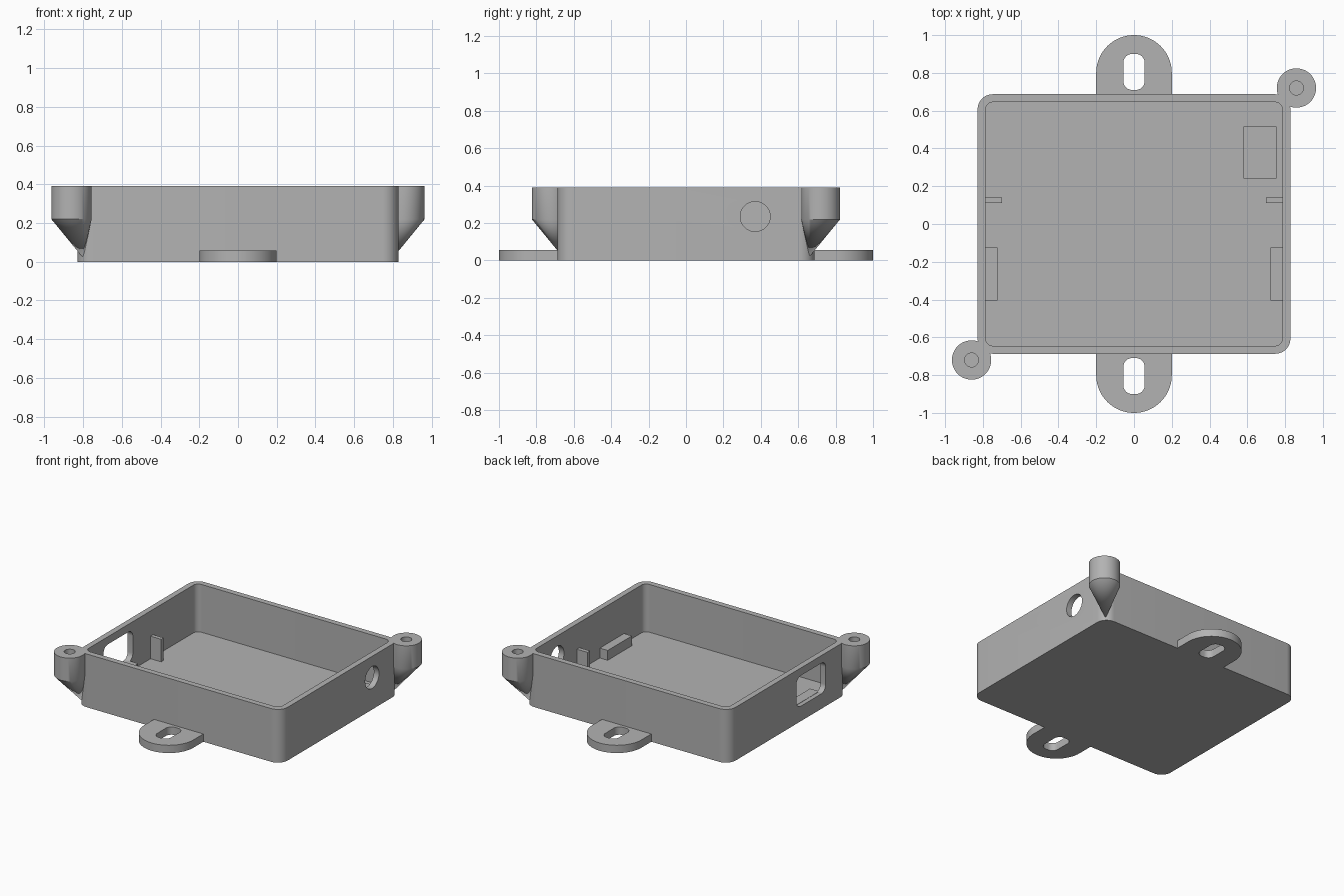
import bpy, bmesh
from math import cos, sin, pi, radians
from mathutils import Matrix, Vector

if "Cube" in bpy.data.objects:
    bpy.data.objects.remove(bpy.data.objects["Cube"])

HX, HY, HEIGHT, FLOOR, WALL = 0.828, 0.687, 0.39, 0.04, 0.042
IX, IY = HX - WALL, HY - WALL
SIDEWAYS = Matrix(((0, 0, 1, 0), (1, 0, 0, 0), (0, 1, 0, 0), (0, 0, 0, 1)))  # prism axis to x

grey = bpy.data.materials.new("grey_plastic")
grey.use_nodes = True
colour = (0.45, 0.45, 0.45, 1)
grey.diffuse_color = colour
shader = next(n for n in grey.node_tree.nodes if n.type == 'BSDF_PRINCIPLED')
shader.inputs["Base Color"].default_value = colour


def arc(cx, cy, r, start, end, n):
    angles = [radians(start + (end - start) * i / n) for i in range(n + 1)]
    return [(cx + r * cos(a), cy + r * sin(a)) for a in angles]


def circle(cx, cy, r, n=48):
    return arc(cx, cy, r, 0, 360, n)[:-1]


def rounded_rect(cx, cy, hx, hy, r, n=10):
    corners = [(1, 1), (-1, 1), (-1, -1), (1, -1)]
    pts = []
    for i, (sx, sy) in enumerate(corners):
        pts += arc(cx + sx * (hx - r), cy + sy * (hy - r), r, 90 * i, 90 * i + 90, n)
    return pts


def finish(name, bm):
    bmesh.ops.recalc_face_normals(bm, faces=bm.faces)
    mesh = bpy.data.meshes.new(name)
    bm.to_mesh(mesh)
    bm.free()
    mesh.materials.append(grey)
    obj = bpy.data.objects.new(name, mesh)
    bpy.context.collection.objects.link(obj)
    return obj


def prism(name, profile, z0, z1, matrix=None):
    bm = bmesh.new()
    face = bm.faces.new([bm.verts.new((x, y, z0)) for x, y in profile])
    top = bmesh.ops.extrude_face_region(bm, geom=[face])["geom"]
    bmesh.ops.translate(bm, vec=(0, 0, z1 - z0),
                        verts=[g for g in top if isinstance(g, bmesh.types.BMVert)])
    if bm.faces and face.is_valid and len(bm.faces) == len(profile) + 1:
        bm.faces.new(list(face.verts))
    if matrix:
        bmesh.ops.transform(bm, matrix=matrix, verts=bm.verts)
    return finish(name, bm)


def block(name, x0, x1, y0, y1, z0, z1):
    return prism(name, [(x0, y0), (x1, y0), (x1, y1), (x0, y1)], z0, z1)


def activate(obj):
    bpy.ops.object.select_all(action='DESELECT')
    obj.select_set(True)
    bpy.context.view_layer.objects.active = obj


def cut(obj, *cutters):
    activate(obj)
    for cutter in cutters:
        cutter.hide_render = True
        mod = obj.modifiers.new("cut", 'BOOLEAN')
        mod.operation, mod.solver, mod.object = 'DIFFERENCE', 'EXACT', cutter
        bpy.ops.object.modifier_apply(modifier=mod.name)
        bpy.data.objects.remove(cutter)


def smooth(obj):
    activate(obj)
    bpy.ops.object.shade_smooth_by_angle(angle=radians(30))


# Open tray with a round cable hole on one side and a wide port on the other
tray = prism("tray", rounded_rect(0, 0, HX, HY, 0.08), 0, HEIGHT)
cut(tray,
    prism("cavity", rounded_rect(0, 0, IX, IY, 0.04), FLOOR, HEIGHT + 0.2),
    prism("cable_hole", circle(0.37, 0.235, 0.08), 0.7, 0.95, SIDEWAYS),
    prism("port", rounded_rect(-0.265, 0.222, 0.17, 0.112, 0.05), -0.95, -0.7, SIDEWAYS))
smooth(tray)

# Front and back mounting tabs with slots
for side, s in (("front", -1), ("back", 1)):
    inner = HY - 0.02
    outline = [(0.2, inner)] + arc(0, 0.8, 0.2, 0, 180, 40) + [(-0.2, inner)]
    tab = prism(side + "_tab", [(x * s, y * s) for x, y in outline], 0, 0.057)
    cut(tab, prism("slot", rounded_rect(0, s * 0.805, 0.056, 0.095, 0.045), -0.1, 0.2))
    smooth(tab)

# Screw bosses at opposite corners, tapering into the tray corner
for name, s in (("front_right_boss", -1), ("back_left_boss", 1)):
    bm = bmesh.new()
    ring = circle(s * 0.86, s * 0.72, 0.104)
    upper = [bm.verts.new((x, y, HEIGHT)) for x, y in ring]
    lower = [bm.verts.new((x, y, 0.22)) for x, y in ring]
    tip = bm.verts.new((s * 0.80, s * 0.66, 0.02))
    bm.faces.new(upper)
    for i in range(len(ring)):
        bm.faces.new((upper[i - 1], upper[i], lower[i], lower[i - 1]))
        bm.faces.new((lower[i - 1], lower[i], tip))
    boss = finish(name, bm)
    cut(boss, prism("screw_hole", circle(s * 0.86, s * 0.72, 0.037, 32), 0.2, HEIGHT + 0.1))
    smooth(boss)

# Board ledges and upright stops along both side walls
for side, s in (("right", -1), ("left", 1)):
    wall = s * (IX + 0.01)
    block(side + "_ledge", *sorted((s * 0.722, wall)), -0.405, -0.125, FLOOR - 0.01, 0.112)
    block(side + "_stop", *sorted((s * 0.70, wall)), 0.11, 0.14, FLOOR - 0.01, 0.205)

# Low pad behind the cable hole
block("socket_pad", 0.58, 0.755, 0.24, 0.515, FLOOR - 0.01, 0.1)
